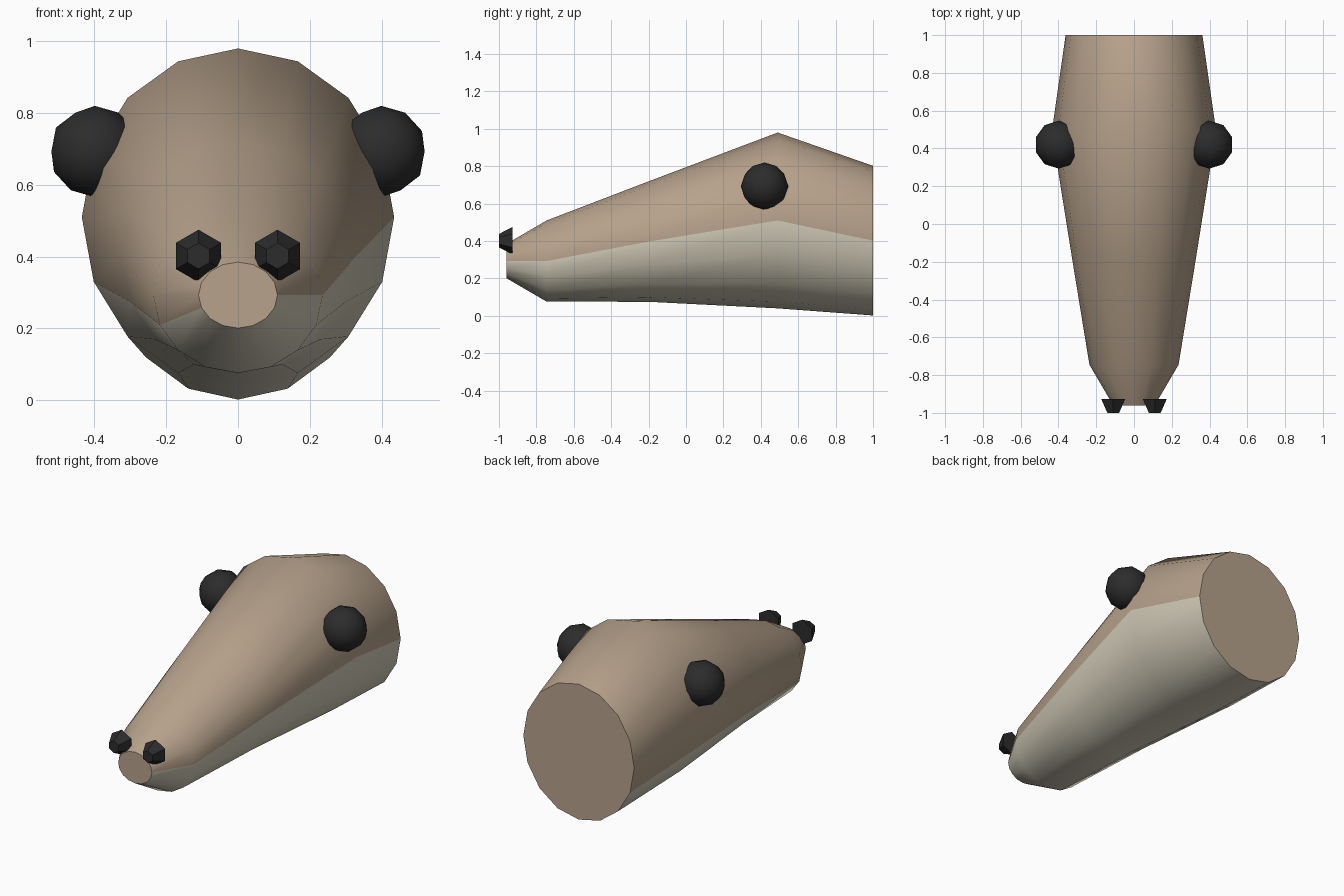
import bpy, bmesh
from math import sin, cos, radians, pi

if "Cube" in bpy.data.objects:
    bpy.data.objects.remove(bpy.data.objects["Cube"])


def material(name, rgb):
    m = bpy.data.materials.new(name)
    m.diffuse_color = (*rgb, 1)
    m.use_nodes = True
    m.node_tree.nodes["Principled BSDF"].inputs["Base Color"].default_value = m.diffuse_color
    return m


brown = material("brown", (0.47, 0.36, 0.26))
cream = material("cream", (0.63, 0.59, 0.47))
black = material("black", (0.025, 0.025, 0.025))

# Head: 16-sided elliptical sections lofted along y (y, centre z, half width, half height)
SIDES = 16
sections = [
    (-0.96, 0.293, 0.11, 0.092),
    (-0.745, 0.293, 0.236, 0.217),
    (-0.20, 0.397, 0.325, 0.322),
    (0.49, 0.51, 0.435, 0.47),
    (1.00, 0.402, 0.362, 0.40),
]
bm = bmesh.new()
rings = []
for y, cz, rx, rz in sections:
    angles = [2 * pi * i / SIDES for i in range(SIDES)]
    rings.append([bm.verts.new((rx * cos(a), y, cz + rz * sin(a))) for a in angles])
for a, b in zip(rings, rings[1:]):
    for i in range(SIDES):
        j = (i + 1) % SIDES
        f = bm.faces.new((a[i], a[j], b[j], b[i]))
        # Pale underside: all lower strips but the one highest on the left
        f.material_index = 1 if i > SIDES // 2 else 0
bm.faces.new(rings[0])
bm.faces.new(rings[-1])
bmesh.ops.recalc_face_normals(bm, faces=bm.faces)
mesh = bpy.data.meshes.new("head")
bm.to_mesh(mesh)
bm.free()
head = bpy.data.objects.new("head", mesh)
bpy.context.collection.objects.link(head)
mesh.materials.append(brown)
mesh.materials.append(cream)
bpy.context.view_layer.objects.active = head
head.select_set(True)
bpy.ops.object.shade_smooth_by_angle(angle=radians(50))

for side, s in (("right", 1), ("left", -1)):
    # Round ears
    bpy.ops.mesh.primitive_ico_sphere_add(subdivisions=2, radius=0.127,
                                          location=(s * 0.399, 0.42, 0.693))
    ear = bpy.context.object
    ear.name = side + "_ear"
    ear.data.materials.append(black)
    bpy.ops.object.shade_smooth()

    # Hexagonal nostrils at the snout tip
    bpy.ops.mesh.primitive_cone_add(vertices=6, radius1=0.073, radius2=0.036, depth=0.073,
                                    location=(s * 0.11, -0.9635, 0.402),
                                    rotation=(radians(90), 0, 0))
    nostril = bpy.context.object
    nostril.name = side + "_nostril"
    nostril.data.materials.append(black)
